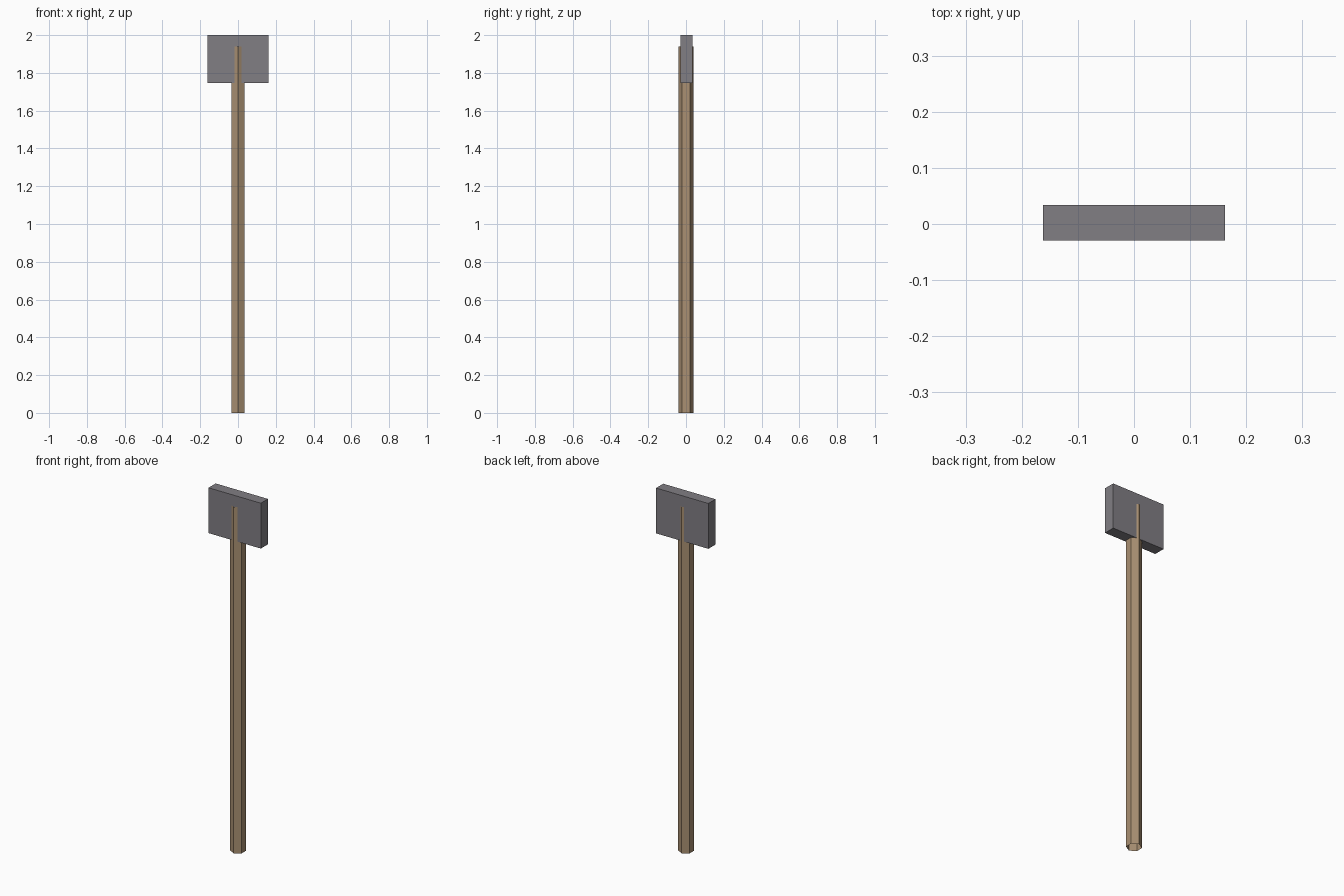
import bpy
import math

if "Cube" in bpy.data.objects:
    bpy.data.objects.remove(bpy.data.objects["Cube"])


def paint(obj, name, rgb):
    mat = bpy.data.materials.new(name)
    mat.diffuse_color = (*rgb, 1.0)
    mat.use_nodes = True
    mat.node_tree.nodes["Principled BSDF"].inputs["Base Color"].default_value = mat.diffuse_color
    obj.data.materials.append(mat)


# Handle: open six-sided tube, corners pointing front and back
HANDLE_TOP = 1.94
bpy.ops.mesh.primitive_cylinder_add(
    vertices=6, radius=0.04, depth=HANDLE_TOP, end_fill_type='NOTHING',
    location=(0, 0, HANDLE_TOP / 2))
handle = bpy.context.object
handle.name = "handle"
paint(handle, "wood", (0.40, 0.28, 0.17))

# Head: flat rectangular block, pierced by the handle
bpy.ops.mesh.primitive_cube_add(size=1, location=(0, 0.002, 1.873))
head = bpy.context.object
head.name = "head"
head.scale = (0.324, 0.063, 0.254)
bpy.ops.object.transform_apply(location=False, rotation=False, scale=True)
paint(head, "metal", (0.22, 0.21, 0.23))
